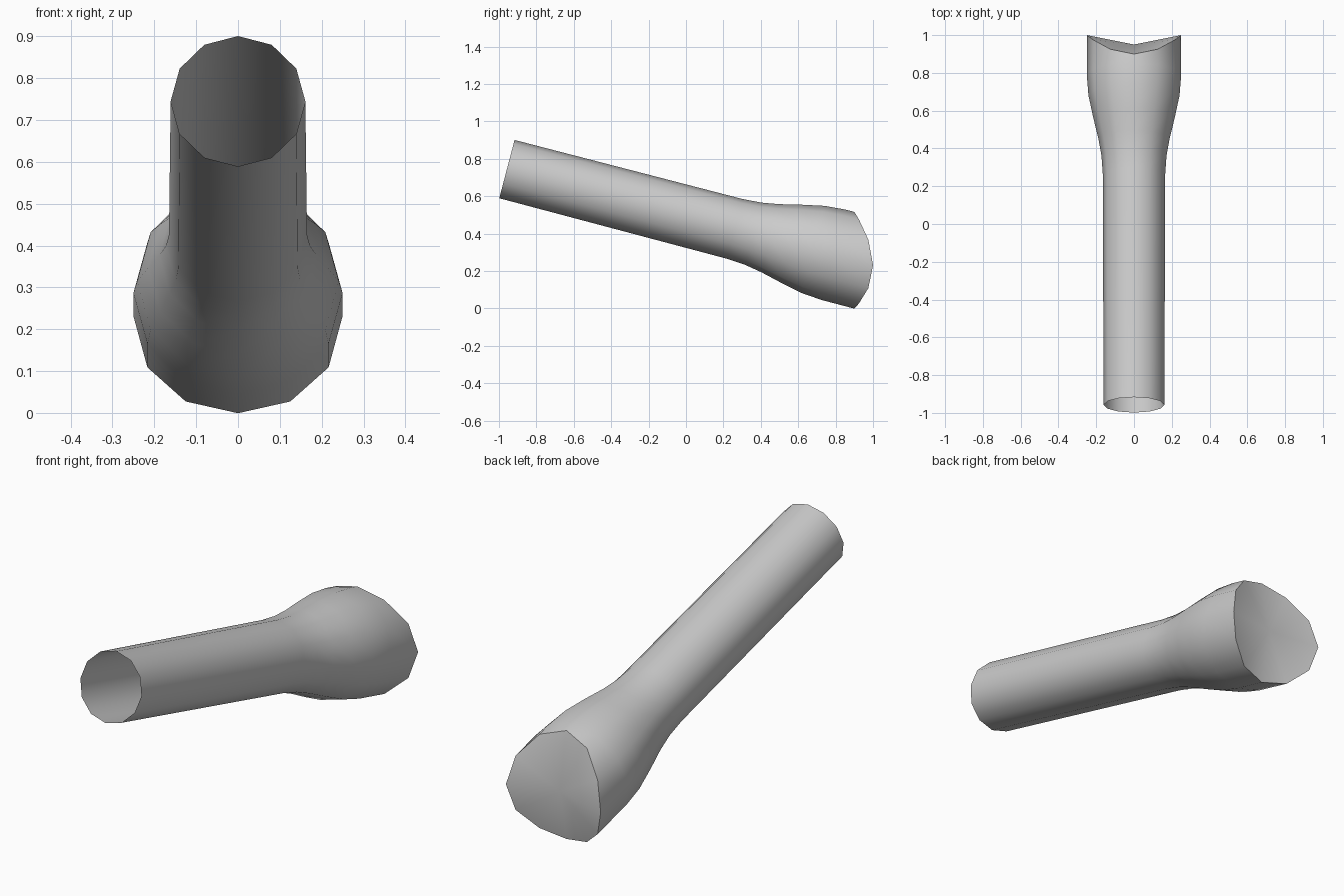
import bpy, bmesh, math
from mathutils import Vector

if "Cube" in bpy.data.objects:
    bpy.data.objects.remove(bpy.data.objects["Cube"])

SIDES = 12
TILT = math.radians(14.7)
axis = Vector((0, math.cos(TILT), -math.sin(TILT)))   # runs down towards the back
up = Vector((0, math.sin(TILT), math.cos(TILT)))
start = Vector((0, -0.9575, 0.745))

mat = bpy.data.materials.new("plain grey")
mat.diffuse_color = (0.6, 0.6, 0.6, 1)
mat.use_nodes = True
mat.node_tree.nodes["Principled BSDF"].inputs["Base Color"].default_value = mat.diffuse_color

# ring centres (y position) and radii along the pipe
rings = [(-0.9575, 0.161), (0.26, 0.165), (0.36, 0.172), (0.45, 0.188),
         (0.56, 0.215), (0.68, 0.241), (0.79, 0.25)]


def ring_points(y, r):
    c = start + axis * ((y - start.y) / axis.y)
    pts = []
    for i in range(SIDES):
        a = 2 * math.pi * i / SIDES
        pts.append(c + Vector((r * math.sin(a), 0, 0)) + up * (r * math.cos(a)))
    return pts


bm = bmesh.new()
loops = [[bm.verts.new(p) for p in ring_points(y, r)] for y, r in rings]

# saddle-shaped back rim: slide the last ring along the axis
rim = []
for p in ring_points(*rings[-1]):
    target = 0.9 + 0.1 * (p.x / 0.25) ** 2
    rim.append(bm.verts.new(p + axis * ((target - p.y) / axis.y)))
loops.append(rim)

# pipe walls, open at the front
for a, b in zip(loops, loops[1:]):
    for i in range(SIDES):
        j = (i + 1) % SIDES
        bm.faces.new((a[i], a[j], b[j], b[i]))

# back cap, fanned from its middle
mid = bm.verts.new(sum((v.co for v in rim), Vector()) / SIDES)
for i in range(SIDES):
    bm.faces.new((rim[i], rim[(i + 1) % SIDES], mid))

bmesh.ops.recalc_face_normals(bm, faces=bm.faces[:])
bm.normal_update()
cap = mid.link_faces[0]
if cap.normal.y < 0:
    bmesh.ops.reverse_faces(bm, faces=bm.faces[:])

mesh = bpy.data.meshes.new("flared_pipe")
bm.to_mesh(mesh)
bm.free()
mesh.materials.append(mat)
pipe = bpy.data.objects.new("flared_pipe", mesh)
bpy.context.collection.objects.link(pipe)
bpy.context.view_layer.objects.active = pipe
pipe.select_set(True)
bpy.ops.object.shade_smooth_by_angle(angle=math.radians(40))
